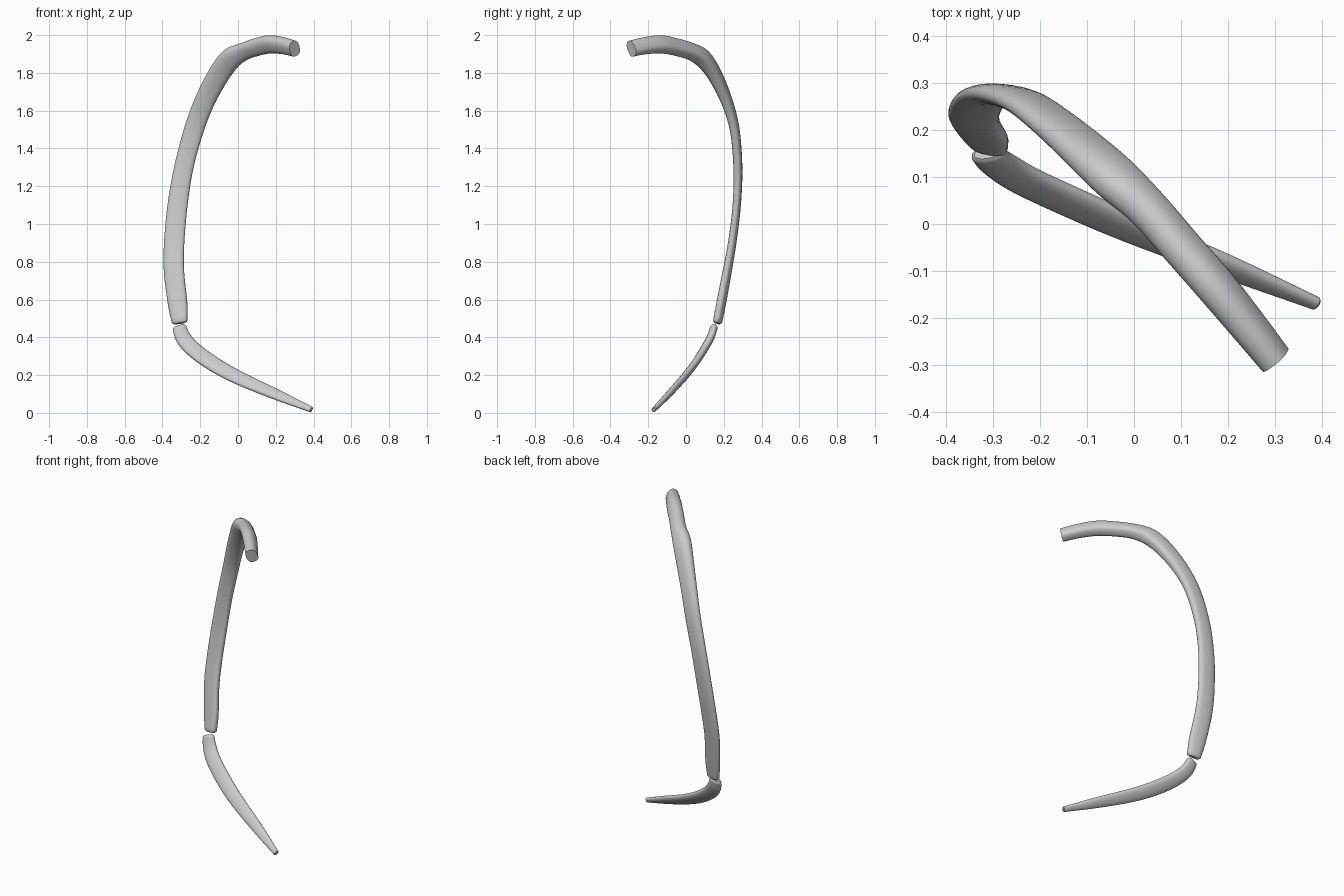
import bpy, bmesh, math
from mathutils import Vector

cube = bpy.data.objects.get("Cube")
if cube:
    bpy.data.objects.remove(cube, do_unlink=True)

bone = bpy.data.materials.new("bone_grey")
bone.use_nodes = True
grey = (0.6, 0.6, 0.6, 1)
bone.diffuse_color = grey
bone.node_tree.nodes["Principled BSDF"].inputs["Base Color"].default_value = grey

SIDES = 28
STEPS = 5


def spline(keys):
    """Smooth path through keys of x, y, z, half width, half thickness."""
    keys = [Vector(k) for k in keys]
    padded = [keys[0] * 2 - keys[1]] + keys + [keys[-1] * 2 - keys[-2]]
    path = []
    for p, q, r, s in zip(padded, padded[1:], padded[2:], padded[3:]):
        for i in range(STEPS):
            t = i / STEPS
            path.append(q + (r - p) * t / 2
                        + (p * 2 - q * 5 + r * 4 - s) * t ** 2 / 2
                        + (q * 3 - p - r * 3 + s) * t ** 3 / 2)
    return path + [keys[-1]]


def section(wide, thin, blunt):
    """Flattened oval that is squarer along its inner edge."""
    points = []
    for i in range(SIDES):
        c = math.cos(math.tau * i / SIDES)
        s = math.sin(math.tau * i / SIDES)
        power = blunt if c > 0 else 0.9
        points.append((math.copysign(abs(c) ** power, c) * wide,
                       math.copysign(abs(s) ** power, s) * thin))
    return points


def sweep(name, keys, wide_start, wide_end, blunt, round_start, round_end):
    """Loft flattened sections along a path, with optional rounded ends."""
    path = spline(keys)
    last = len(path) - 1
    bm = bmesh.new()
    rings = []

    def add_ring(centre, tangent, wide_dir, wide, thin):
        w = (wide_dir - tangent * wide_dir.dot(tangent)).normalized()
        n = tangent.cross(w)
        rings.append([bm.verts.new(centre + w * u + n * v)
                      for u, v in section(wide, thin, blunt)])

    for i, key in enumerate(path):
        before, after = path[max(i - 1, 0)], path[min(i + 1, last)]
        tangent = (after - before).to_3d().normalized()
        centre = key.to_3d()
        wide_dir = Vector(wide_start).lerp(Vector(wide_end), i / last)
        wide, thin = key[3], key[4]
        if i == 0 and round_start:
            add_ring(centre - tangent * 0.012, tangent, wide_dir, wide * 0.72, thin * 0.6)
            add_ring(centre - tangent * 0.007, tangent, wide_dir, wide * 0.9, thin * 0.85)
        add_ring(centre, tangent, wide_dir, wide, thin)
        if i == last and round_end:
            add_ring(centre + tangent * 0.004, tangent, wide_dir, wide * 0.75, thin * 0.75)

    for a, b in zip(rings, rings[1:]):
        for i in range(SIDES):
            j = (i + 1) % SIDES
            bm.faces.new((a[i], a[j], b[j], b[i]))
    bm.faces.new(rings[0][::-1])
    bm.faces.new(rings[-1])
    bmesh.ops.recalc_face_normals(bm, faces=bm.faces)
    mesh = bpy.data.meshes.new(name)
    bm.to_mesh(mesh)
    bm.free()
    mesh.materials.append(bone)
    obj = bpy.data.objects.new(name, mesh)
    bpy.context.collection.objects.link(obj)
    bpy.ops.object.select_all(action="DESELECT")
    obj.select_set(True)
    bpy.context.view_layer.objects.active = obj
    bpy.ops.object.shade_smooth_by_angle(angle=math.radians(35))


# Long curved shaft, from its lower end up and over to the head
sweep("rib_shaft", [
    (-.31, .168, .485, .043, .022),
    (-.32, .187, .58, .052, .023),
    (-.339, .219, .75, .054, .022),
    (-.338, .245, .9, .054, .021),
    (-.32, .269, 1.1, .053, .021),
    (-.287, .275, 1.3, .051, .023),
    (-.233, .258, 1.5, .052, .025),
    (-.176, .217, 1.65, .054, .029),
    (-.105, .156, 1.785, .057, .036),
    (-.04, .095, 1.873, .058, .041),
    (.03, .03, 1.913, .047, .039),
    (.1, -.05, 1.938, .047, .038),
    (.17, -.13, 1.952, .048, .038),
    (.24, -.215, 1.945, .045, .036),
    (.3, -.29, 1.929, .043, .033),
], (.97, -.22, 0), (.3, .25, -.9), 0.7, True, False)

# Tapering cartilage, from the joint down to its tip
sweep("rib_cartilage", [
    (-.31, .147, .45, .037, .02),
    (-.288, .128, .395, .042, .021),
    (-.235, .094, .335, .044, .021),
    (-.135, .047, .262, .044, .02),
    (0, -.012, .187, .041, .019),
    (.2, -.092, .098, .032, .017),
    (.387, -.169, .018, .016, .012),
], (.95, .1, .2), (.55, .5, .67), 0.85, True, True)
